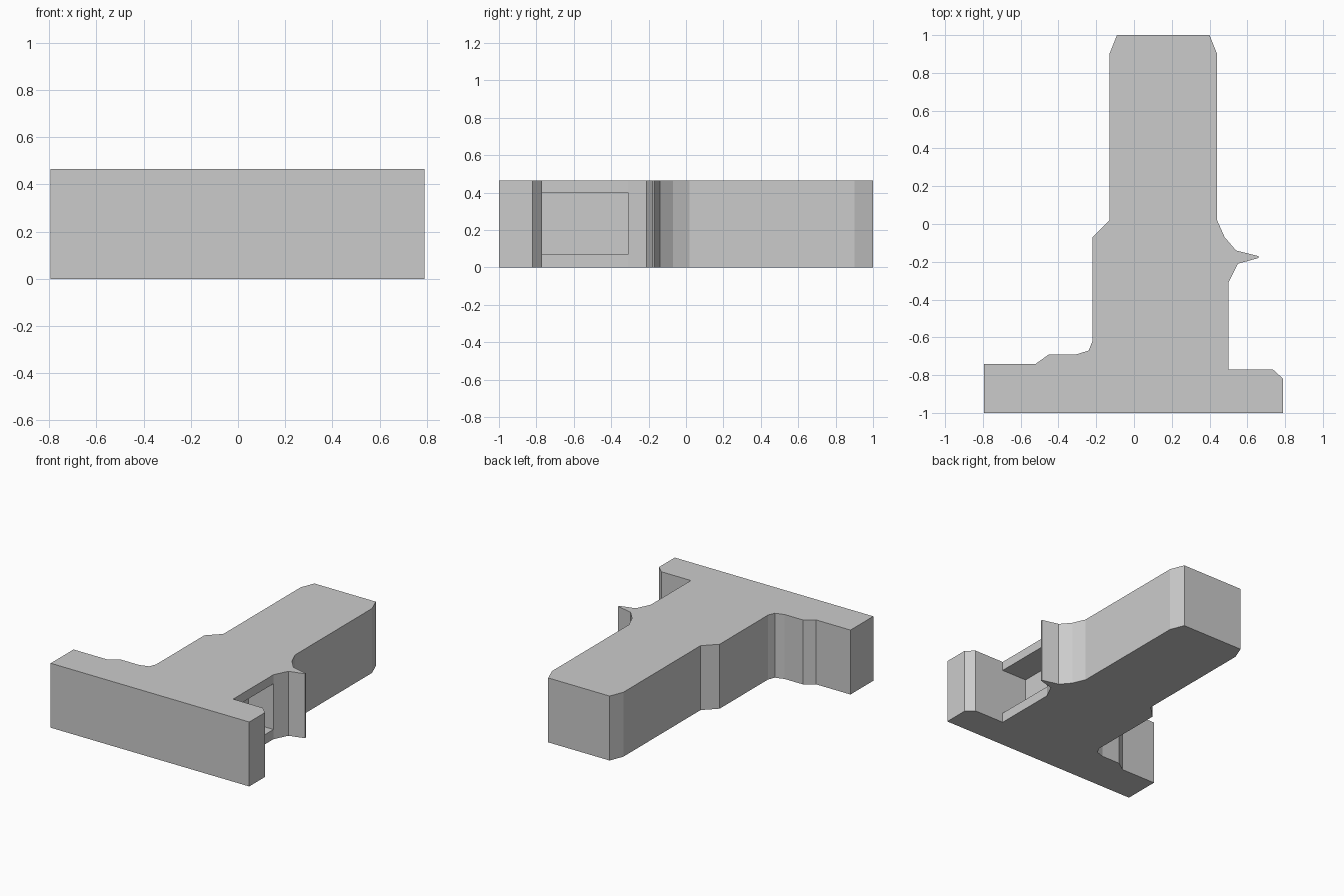
import bpy, bmesh, math
from mathutils import Vector

if "Cube" in bpy.data.objects:
    bpy.data.objects.remove(bpy.data.objects["Cube"])

HEIGHT = 0.465
POCKET_Z = (0.07, 0.40)   # bottom and top of the side pocket
POCKET_DEPTH = 0.20

# Plan outline, counter-clockwise from the front left corner
outline = [
    (-0.795, -1), (0.79, -1), (0.79, -0.82), (0.735, -0.77),      # front flange
    (0.5, -0.77), (0.5, -0.31),                                    # pocket wall
    (0.55, -0.21), (0.66, -0.18), (0.66, -0.17), (0.54, -0.14),   # side spur
    (0.48, -0.07), (0.44, 0.02),
    (0.44, 0.9), (0.4, 1), (-0.09, 1), (-0.13, 0.9),              # stem
    (-0.13, 0.02), (-0.22, -0.07), (-0.22, -0.62),
    (-0.24, -0.67), (-0.305, -0.69), (-0.45, -0.69),              # left shoulder
    (-0.52, -0.74), (-0.795, -0.74),
]

# Extruded body
bm = bmesh.new()
base = bm.faces.new([bm.verts.new((x, y, 0)) for x, y in outline])
top = bmesh.ops.extrude_face_region(bm, geom=[base], use_keep_orig=True)
bmesh.ops.translate(bm, vec=(0, 0, HEIGHT),
                    verts=[g for g in top["geom"] if isinstance(g, bmesh.types.BMVert)])
bmesh.ops.recalc_face_normals(bm, faces=bm.faces[:])

# Pocket pushed into the right wall between two lips
for z in POCKET_Z:
    bmesh.ops.bisect_plane(bm, geom=bm.verts[:] + bm.edges[:] + bm.faces[:],
                           plane_co=(0, 0, z), plane_no=(0, 0, 1))
mid = Vector((0.5, -0.54, sum(POCKET_Z) / 2))
wall = min(bm.faces, key=lambda f: (f.calc_center_median() - mid).length)
pushed = bmesh.ops.extrude_discrete_faces(bm, faces=[wall])["faces"]
bmesh.ops.translate(bm, vec=(-POCKET_DEPTH, 0, 0),
                    verts=list({v for f in pushed for v in f.verts}))

# Merge the flat strips back into single faces
bmesh.ops.dissolve_limit(bm, angle_limit=math.radians(0.5),
                         verts=bm.verts[:], edges=bm.edges[:])
bmesh.ops.recalc_face_normals(bm, faces=bm.faces[:])

mesh = bpy.data.meshes.new("bracket_body")
bm.to_mesh(mesh)
bm.free()
body = bpy.data.objects.new("bracket_body", mesh)
bpy.context.collection.objects.link(body)

grey = bpy.data.materials.new("light_grey")
grey.diffuse_color = (0.6, 0.6, 0.6, 1)
grey.use_nodes = True
grey.node_tree.nodes["Principled BSDF"].inputs["Base Color"].default_value = grey.diffuse_color
mesh.materials.append(grey)
